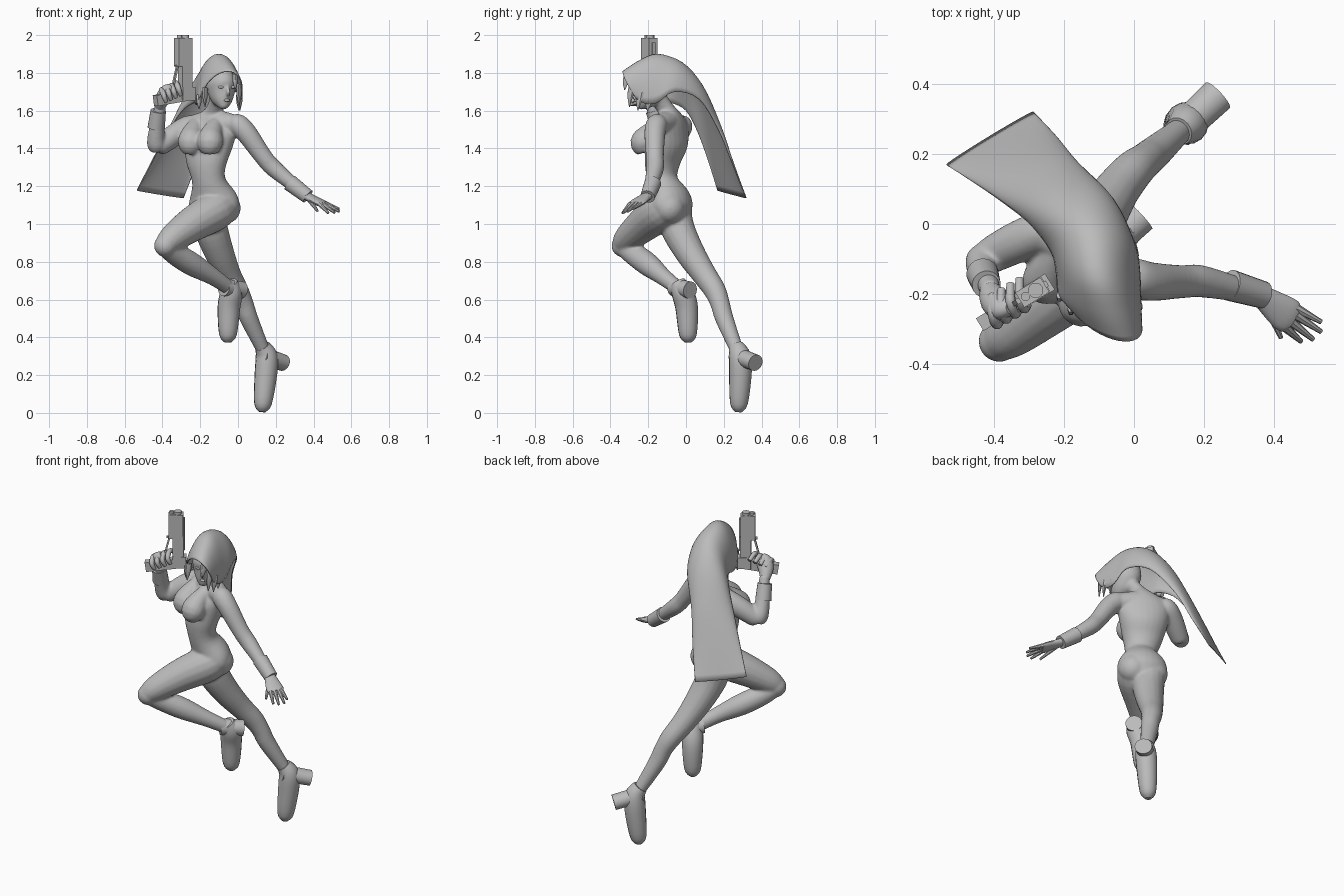
import bpy, bmesh, math
from mathutils import Vector, Matrix

grey = bpy.data.materials.new("neutral_grey")
grey.diffuse_color = (0.5, 0.5, 0.5, 1)


def finish(name, bm):
    bmesh.ops.recalc_face_normals(bm, faces=bm.faces[:])
    me = bpy.data.meshes.new(name)
    bm.to_mesh(me)
    bm.free()
    ob = bpy.data.objects.new(name, me)
    bpy.context.collection.objects.link(ob)
    me.materials.append(grey)
    return ob


def spline(rows, steps):
    """Catmull-Rom through rows of numbers."""
    out = []
    for i in range(len(rows) - 1):
        a, b, c, d = rows[max(i - 1, 0)], rows[i], rows[i + 1], rows[min(i + 2, len(rows) - 1)]
        for s in range(steps):
            t = s / steps
            out.append([0.5 * (2 * q + (r - p) * t + (2 * p - 5 * q + 4 * r - u) * t * t
                               + (3 * q - p - 3 * r + u) * t ** 3) for p, q, r, u in zip(a, b, c, d)])
    return out + [list(rows[-1])]


def loft(bm, rows, side=(.8, -.5, .3), n=16, steps=4):
    """Closed tube along x,y,z,radius(,second radius) rows."""
    rows = spline([tuple(r) if len(r) == 5 else tuple(r) + (r[3],) for r in rows], steps)
    pts = [Vector(r[:3]) for r in rows]
    rings = []
    for i, r in enumerate(rows):
        t = (pts[min(i + 1, len(pts) - 1)] - pts[max(i - 1, 0)]).normalized()
        s = Vector(side)
        s = (s - t * s.dot(t)).normalized()
        w = t.cross(s)
        rings.append([bm.verts.new(pts[i] + s * r[3] * math.cos(a) + w * r[4] * math.sin(a))
                      for a in (2 * math.pi * k / n for k in range(n))])
    for a, b in zip(rings, rings[1:]):
        for k in range(n):
            bm.faces.new((a[k], a[(k + 1) % n], b[(k + 1) % n], b[k]))
    bm.faces.new(rings[0])
    bm.faces.new(rings[-1])


def ball(bm, c, r, scale=(1, 1, 1)):
    bmesh.ops.create_uvsphere(bm, u_segments=20, v_segments=12, radius=r,
                              matrix=Matrix.Translation(c) @ Matrix.Diagonal((*scale, 1)))


def box(bm, u, z, size, frame, tilt=0):
    m = frame @ Matrix.Translation((u, 0, z)) @ Matrix.Rotation(tilt, 4, 'Y') @ Matrix.Diagonal((*size, 1))
    bmesh.ops.create_cube(bm, size=1, matrix=m)


ACROSS = (.87, -.48, 0)

# body: torso, neck, head, arms and legs fused into one smooth skin
bm = bmesh.new()
loft(bm, [(-.12, -.06, 1.0, .07, .06), (-.125, -.075, 1.07, .135, .1), (-.13, -.085, 1.13, .138, .102),
          (-.155, -.125, 1.23, .092, .078), (-.165, -.125, 1.33, .115, .088), (-.155, -.1, 1.43, .14, .1),
          (-.14, -.085, 1.51, .145, .075), (-.13, -.088, 1.565, .09, .058), (-.125, -.105, 1.605, .045, .046),
          (-.105, -.15, 1.67, .042, .046)], ACROSS, 24)
loft(bm, [(-.075, -.25, 1.612, .015), (-.078, -.228, 1.645, .046, .05), (-.085, -.2, 1.69, .068, .08),
          (-.09, -.18, 1.75, .078, .095), (-.1, -.16, 1.85, .04, .05)], (.9, .4, 0), 20)
# collar bone line, bust and seat
loft(bm, [(-.27, -.02, 1.515, .05), (-.13, -.09, 1.54, .064), (.01, -.157, 1.52, .05)], (0, 0, 1))
for x, y in ((-.25, -.162), (-.148, -.226)):
    loft(bm, [(x + .03, y + .085, 1.53, .04), (x + .008, y + .034, 1.475, .06), (x, y, 1.43, .07),
              (x, y + .014, 1.385, .05)], ACROSS)
ball(bm, (-.18, -.05, 1.075), .085)
ball(bm, (-.07, -.09, 1.085), .085)
# left arm, swung out
loft(bm, [(-.03, -.145, 1.535, .045), (0, -.155, 1.525, .058), (.05, -.165, 1.475, .056),
          (.135, -.165, 1.355, .048), (.2, -.165, 1.285, .046), (.37, -.205, 1.145, .028)])
# right upper arm and forearm, raised
loft(bm, [(-.23, -.03, 1.53, .045), (-.262, -.022, 1.518, .058), (-.33, -.05, 1.475, .06),
          (-.41, -.09, 1.415, .052), (-.43, -.1, 1.395, .04)])
loft(bm, [(-.43, -.095, 1.385, .036), (-.432, -.105, 1.42, .05), (-.432, -.13, 1.48, .044),
          (-.41, -.19, 1.64, .028)])
# left thigh and calf, folded forward
loft(bm, [(-.07, -.075, 1.11, .085), (-.12, -.13, 1.07, .105), (-.24, -.22, 1.0, .094),
          (-.35, -.31, .922, .073), (-.39, -.34, .88, .055)])
ball(bm, (-.385, -.335, .885), .06)
loft(bm, [(-.39, -.34, .885, .05), (-.33, -.275, .84, .06), (-.24, -.2, .785, .062), (-.13, -.12, .72, .046),
          (-.03, -.03, .65, .038)])
# right leg, trailing
loft(bm, [(-.175, -.065, 1.1, .09), (-.145, -.045, .98, .09), (-.1, .02, .85, .079), (-.05, .095, .735, .066),
          (-.003, .152, .65, .059), (.03, .18, .58, .052), (.058, .203, .5, .049), (.135, .27, .33, .036)])
# nose
loft(bm, [(-.055, -.265, 1.73, .006), (-.05, -.283, 1.695, .013), (-.052, -.265, 1.68, .008)], n=8)
body = finish("body", bm)
rm = body.modifiers.new("fuse", 'REMESH')
rm.mode, rm.voxel_size, rm.use_smooth_shade = 'VOXEL', .007, True
sm = body.modifiers.new("relax", 'SMOOTH')
sm.factor, sm.iterations = .5, 12

# face details: eyes and lips
bm = bmesh.new()
for c in ((-.09, -.266, 1.725), (-.028, -.246, 1.725), (-.058, -.266, 1.655)):
    ball(bm, c, .016, (1, .5, .5))
finish("eyes_and_lips", bm)

# wrist cuffs
for name, rows in {
        "left_cuff": [(.275, -.175, 1.218, .045), (.37, -.203, 1.145, .039)],
        "right_cuff": [(-.433, -.142, 1.51, .046), (-.422, -.173, 1.6, .041)]}.items():
    bm = bmesh.new()
    loft(bm, rows, n=20, steps=1)
    finish(name, bm)

# left hand, open
bm = bmesh.new()
loft(bm, [(.35, -.195, 1.155, .027, .022), (.43, -.255, 1.115, .05, .019),
          (.455, -.272, 1.103, .042, .014)], (.6, .8, 0))
for base, tip in (((.462, -.24, 1.108), (.535, -.28, 1.08)), ((.462, -.26, 1.108), (.535, -.308, 1.066)),
                  ((.45, -.28, 1.105), (.512, -.33, 1.06)), ((.432, -.295, 1.105), (.478, -.336, 1.058)),
                  ((.38, -.235, 1.125), (.42, -.325, 1.07))):
    loft(bm, [(*base, .014), (*tip, .007)], (.6, .8, 0), 8)
finish("left_hand", bm)

# right hand, closed round the grip
bm = bmesh.new()
loft(bm, [(-.415, -.185, 1.62, .028), (-.4, -.215, 1.66, .042, .034), (-.375, -.235, 1.7, .045, .034),
          (-.35, -.235, 1.725, .025, .02)], (.85, .5, 0))
for i in range(4):
    x, y, z = -.405 + .026 * i, -.242 + .015 * i, 1.695 + .012 * i
    loft(bm, [(x, y + .04, z - .01, .012), (x, y - .01, z + .015, .014), (x + .012, y - .045, z - .015, .014),
              (x + .025, y - .035, z - .05, .01)], (.85, .52, 0), 10)
finish("right_hand", bm)

# handgun pointing up, built in its own frame
bm = bmesh.new()
F = Matrix.Translation((-.293, -.197, 0)) @ Matrix.Rotation(.55, 4, 'Z')
box(bm, .003, 1.91, (.084, .05, .15), F)          # slide
box(bm, .016, 1.755, (.064, .046, .19), F)        # receiver
box(bm, .024, 1.69, (.076, .054, .07), F)         # rear block
box(bm, .047, 1.86, (.012, .018, .2), F)          # top rib
box(bm, -.075, 1.667, (.19, .042, .058), F, -.15)  # grip
box(bm, -.045, 1.79, (.01, .014, .1), F, .25)     # trigger guard
box(bm, -.025, 1.838, (.05, .016, .01), F)
for u, r in ((.014, .022), (-.02, .013)):         # muzzle and guide rod
    bmesh.ops.create_cone(bm, cap_ends=True, segments=16, radius1=r, radius2=r, depth=.04,
                          matrix=F @ Matrix.Translation((u, 0, 1.98)))
finish("handgun", bm)

# shoes with flared block heels, toes pointing down
for side, rows, heel in (
        ("right", [(.128, .265, .352, .042), (.152, .285, .3, .058), (.148, .288, .21, .06),
                   (.132, .28, .05, .047), (.128, .277, .005, .018)],
         [(.125, .26, .305, .046, .048), (.24, .368, .265, .05, .044)]),
        ("left", [(-.045, -.045, .69, .042), (-.035, -.02, .64, .058), (-.048, .003, .56, .06),
                  (-.053, .01, .415, .047), (-.052, .01, .373, .018)],
         [(-.075, -.065, .665, .046, .047), (.02, .022, .65, .048, .046)])):
    bm = bmesh.new()
    loft(bm, rows, (.65, -.75, 0))
    loft(bm, heel, (.65, -.75, 0), 20, 3)
    finish(side + "_shoe", bm)

# hair: arched sheet from pointed fringe to flowing ends (left edge, crown, right edge)
bm = bmesh.new()
sheet = spline([(-.19, -.225, 1.69, -.045, -.332, 1.808, .012, -.268, 1.67),
                (-.215, -.2, 1.65, -.075, -.25, 1.862, .016, -.225, 1.64),
                (-.22, -.145, 1.63, -.105, -.15, 1.898, .016, -.155, 1.64),
                (-.235, -.08, 1.64, -.14, -.02, 1.85, .002, -.06, 1.70),
                (-.295, 0, 1.60, -.2, .075, 1.73, -.06, .07, 1.66),
                (-.37, .06, 1.49, -.27, .15, 1.54, -.16, .17, 1.5),
                (-.45, .115, 1.34, -.345, .205, 1.34, -.22, .245, 1.32),
                (-.535, .168, 1.178, -.41, .25, 1.155, -.288, .318, 1.138)], 4)
grid = []
for r in sheet:
    L, M, R = Vector(r[:3]), Vector(r[3:6]), Vector(r[6:])
    C = (L + R) / 2
    grid.append([bm.verts.new(C + (R - L) / 2 * -math.cos(a) + (M - C) * math.sin(a))
                 for a in (math.pi * k / 20 for k in range(21))])
for a, b in zip(grid, grid[1:]):
    for k in range(20):
        bm.faces.new((a[k], a[k + 1], b[k + 1], b[k]))
hair = finish("hair", bm)
sol = hair.modifiers.new("thickness", 'SOLIDIFY')
sol.thickness, sol.offset = .006, 0

# loose pointed locks around the face
bm = bmesh.new()
for x, y, z, drop in ((.005, -.285, 1.74, .12), (-.015, -.31, 1.79, .08), (.01, -.24, 1.7, .1),
                      (.005, -.19, 1.68, .08), (-.175, -.235, 1.72, .1), (-.207, -.197, 1.68, .07)):
    loft(bm, [(x, y, z, .012, .02), (x, y - .01, z - drop / 2, .01, .018), (x, y - .015, z - drop, .002)], n=8)
finish("hair_locks", bm)

# smooth shading with sharp edges kept
for ob in bpy.data.objects:
    ob.select_set(True)
bpy.context.view_layer.objects.active = body
bpy.ops.object.shade_smooth_by_angle(angle=math.radians(40))
